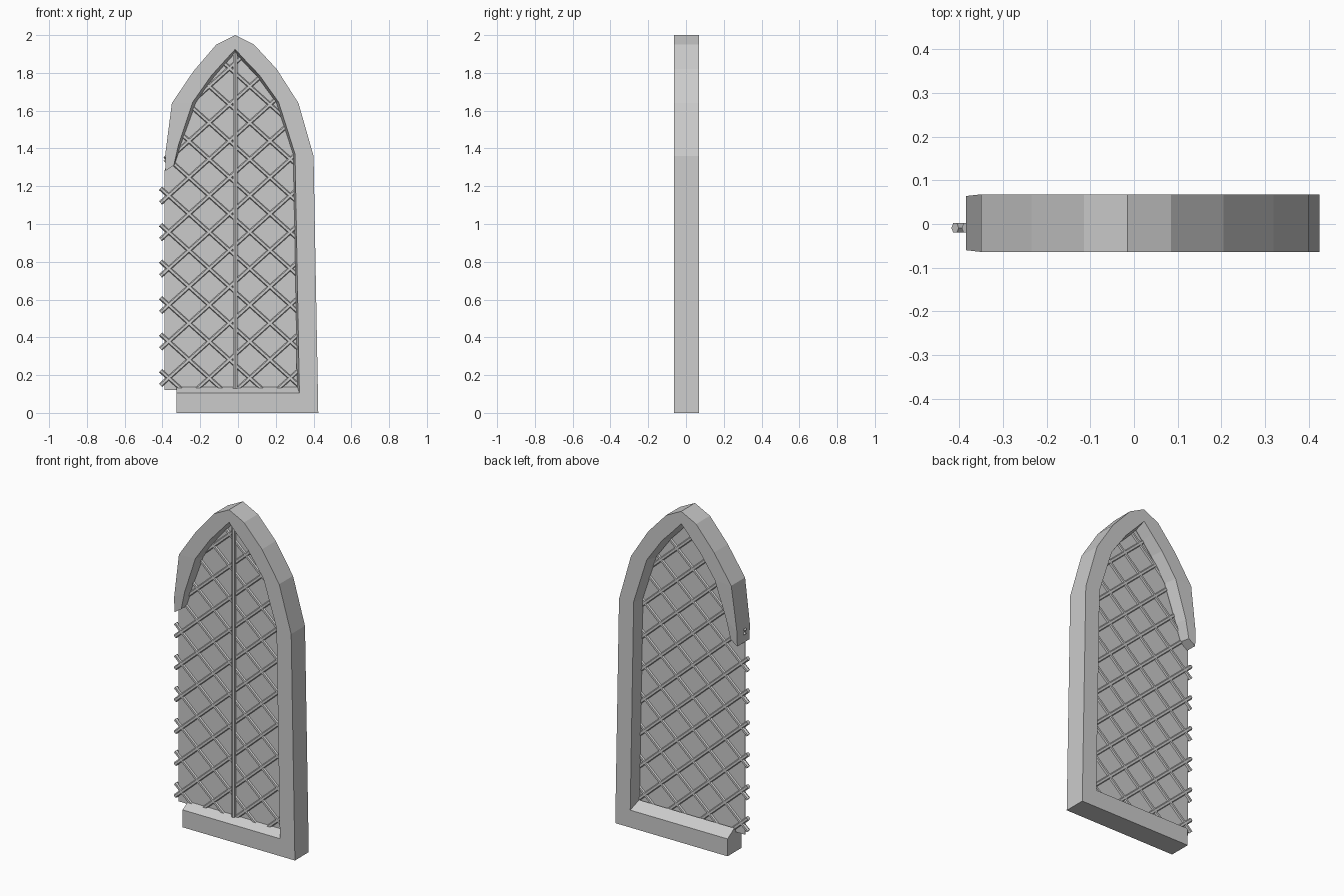
import bpy, bmesh
from mathutils import Vector

if "Cube" in bpy.data.objects:
    bpy.data.objects.remove(bpy.data.objects["Cube"])


def finish(bm, name):
    bmesh.ops.recalc_face_normals(bm, faces=bm.faces[:])
    me = bpy.data.meshes.new(name)
    bm.to_mesh(me)
    bm.free()
    ob = bpy.data.objects.new(name, me)
    bpy.context.scene.collection.objects.link(ob)
    return ob


def add_rod(bm, a, b, radius, sides):
    a, b = Vector(a), Vector(b)
    d = b - a
    m = d.to_track_quat('Z', 'Y').to_matrix().to_4x4()
    m.translation = (a + b) / 2
    bmesh.ops.create_cone(bm, cap_ends=True, segments=sides, radius1=radius,
                          radius2=radius, depth=d.length, matrix=m)


# Stone frame: swept section at stations (outer, inner edge, inner ridge, half depth)
D = 0.066
stations = [
    ((-.325, 0), (-.325, .105), (-.325, .145), D),
    ((.425, 0), (.325, .105), (.312, .145), D),
    ((.40, 1.36), (.302, 1.37), (.29, 1.365), D),
    ((.32, 1.64), (.215, 1.645), (.20, 1.64), D),
    ((.205, 1.82), (.112, 1.79), (.097, 1.78), D),
    ((.085, 1.95), (.04, 1.865), (.03, 1.85), D),
    ((-.015, 2.0), (-.015, 1.925), (-.015, 1.90), D),
    ((-.115, 1.95), (-.07, 1.865), (-.06, 1.85), D),
    ((-.235, 1.81), (-.142, 1.785), (-.125, 1.775), D),
    ((-.35, 1.64), (-.24, 1.645), (-.22, 1.64), D),
    ((-.385, 1.37), (-.315, 1.42), (-.30, 1.42), .062),
    ((-.385, 1.28), (-.34, 1.31), (-.335, 1.315), .058),
]
bm = bmesh.new()
rings = []
for o, i, r, d in stations:
    pts = [(o, -d), (o, d), (i, d), (r, 0), (i, -d)]
    rings.append([bm.verts.new((p[0], y + .002, p[1])) for p, y in pts])
for p, q in zip(rings, rings[1:]):
    for k in range(5):
        n = (k + 1) % 5
        bm.faces.new((p[k], p[n], q[n], q[k]))
bm.faces.new(rings[0])
bm.faces.new(rings[-1])
finish(bm, "stone_frame")

# Glass pane
Y = -0.009
outline = [(-.39, .12), (.31, .12), (.31, 1.37), (.225, 1.65),
           (-.015, 1.915), (-.25, 1.65), (-.39, 1.28)]
bm = bmesh.new()
face = bm.faces.new([bm.verts.new((x, Y - .003, z)) for x, z in outline])
ext = bmesh.ops.extrude_face_region(bm, geom=[face])
for v in ext["geom"]:
    if isinstance(v, bmesh.types.BMVert):
        v.co.y += .006
finish(bm, "glass_pane")


def clip(z0, m):
    """x range where z = z0 + m * (x + 0.4) lies inside the pane."""
    lo, hi = -1.0, 1.0
    for (ax, az), (bx, bz) in zip(outline, outline[1:] + outline[:1]):
        ex, ez = bx - ax, bz - az
        c = ex * (z0 + .4 * m - az) + ez * ax
        s = ex * m - ez
        if abs(s) < 1e-9:
            continue
        if s > 0:
            lo = max(lo, -c / s)
        else:
            hi = min(hi, -c / s)
    return lo, hi


# Diagonal lead lattice, poking out past the broken left edge
bm = bmesh.new()
for slope, base, ks in ((.9, .155, range(-4, 10)), (-.9, .215, range(0, 13))):
    for k in ks:
        z0 = base + .193 * k
        lo, hi = clip(z0, slope)
        if hi - lo < .03:
            continue
        lo -= .02
        hi += .01
        add_rod(bm, (lo, Y, z0 + slope * (lo + .4)),
                (hi, Y, z0 + slope * (hi + .4)), .0125, 6)
finish(bm, "lead_lattice")

# Central mullion on the front
bm = bmesh.new()
add_rod(bm, (-.015, -.02, .13), (-.015, -.02, 1.915), .013, 6)
finish(bm, "centre_mullion")
